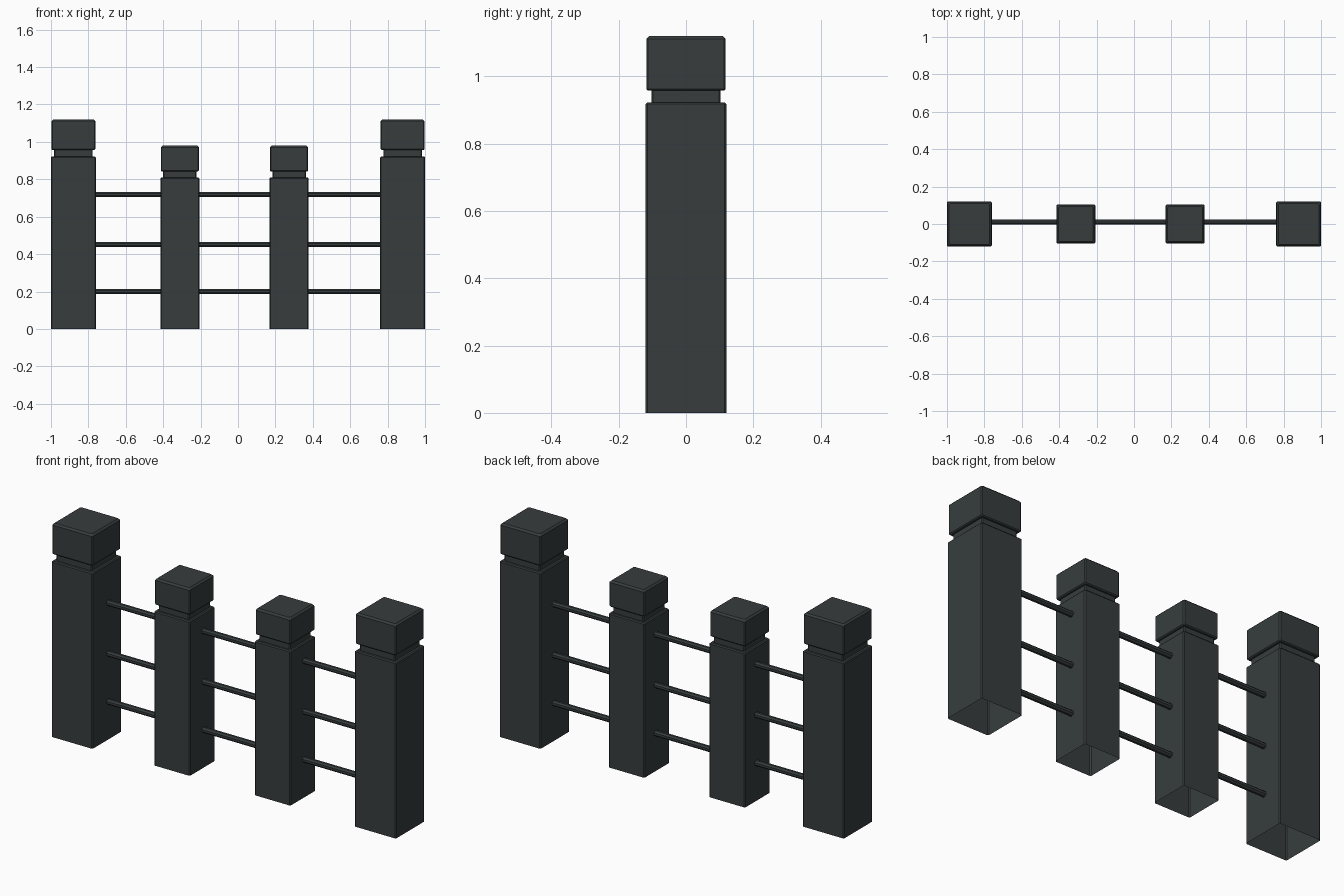
import bpy, bmesh, math
from mathutils import Matrix

if "Cube" in bpy.data.objects:
    bpy.data.objects.remove(bpy.data.objects["Cube"])

mat = bpy.data.materials.new("dark slate")
mat.diffuse_color = (0.038, 0.046, 0.046, 1)
mat.use_nodes = True
mat.node_tree.nodes["Principled BSDF"].inputs["Base Color"].default_value = mat.diffuse_color


def finish(bm, name):
    bmesh.ops.recalc_face_normals(bm, faces=bm.faces)
    me = bpy.data.meshes.new(name)
    bm.to_mesh(me)
    bm.free()
    me.materials.append(mat)
    ob = bpy.data.objects.new(name, me)
    bpy.context.collection.objects.link(ob)
    return ob


def post(name, x, half, shaft, neck, top):
    """Square post: shaft, recessed neck and cap, open underneath."""
    c = 0.005  # chamfer
    profile = [(half, 0), (half, shaft - c), (half - c, shaft),
               (half * 0.86, shaft), (half * 0.86, neck),
               (half * 0.98 - c, neck), (half * 0.98, neck + c),
               (half * 0.98, top - 0.009), (half * 0.98 - 0.009, top)]
    bm = bmesh.new()
    loops = []
    for r, z in profile:
        k = r - c
        ring = [(r, -k), (r, k), (k, r), (-k, r), (-r, k), (-r, -k), (-k, -r), (k, -r)]
        loops.append([bm.verts.new((x + px, py, z)) for px, py in ring])
    for a, b in zip(loops, loops[1:]):
        for i in range(8):
            j = (i + 1) % 8
            bm.faces.new((a[i], a[j], b[j], b[i]))
    bm.faces.new(loops[-1])
    ob = finish(bm, name)
    # open shell: make sure the top cap faces up
    if ob.data.polygons[-1].normal.z < 0:
        ob.data.flip_normals()


def rail(name, x0, x1, z):
    bm = bmesh.new()
    bmesh.ops.create_cone(bm, cap_ends=True, segments=8, radius1=0.015,
                          radius2=0.015, depth=x1 - x0)
    m = (Matrix.Translation(((x0 + x1) / 2, 0.01, z))
         @ Matrix.Rotation(math.pi / 2, 4, 'Y') @ Matrix.Rotation(math.pi / 8, 4, 'Z'))
    bmesh.ops.transform(bm, matrix=m, verts=bm.verts)
    finish(bm, name)


# Posts: tall at the ends, shorter between
big, small = 0.12, 0.104
posts = [("left_end_post", -0.88, big), ("left_middle_post", -0.311, small),
         ("right_middle_post", 0.273, small), ("right_end_post", 0.88, big)]
for name, x, half in posts:
    if half == big:
        post(name, x, half, 0.922, 0.957, 1.12)
    else:
        post(name, x, half, 0.81, 0.842, 0.98)

# Rails between neighbouring posts
for level, z in (("lower", 0.2), ("middle", 0.452), ("upper", 0.718)):
    for n, (a, b) in enumerate(zip(posts, posts[1:])):
        rail(f"{level}_rail_{n + 1}", a[1] + a[2] - 0.004, b[1] - b[2] + 0.004, z)
